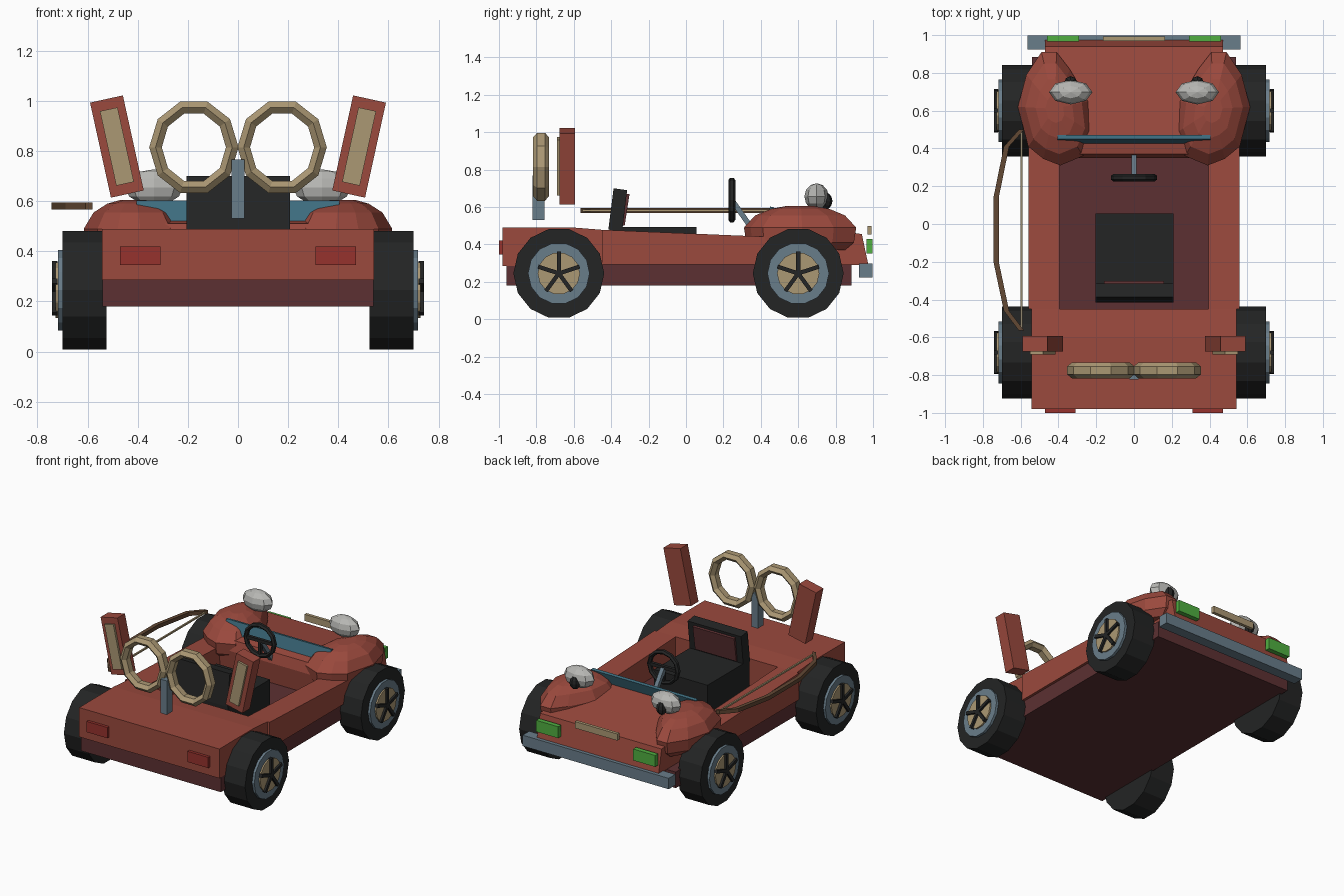
import bpy, bmesh, math
from mathutils import Matrix, Vector

if "Cube" in bpy.data.objects:
    bpy.data.objects.remove(bpy.data.objects["Cube"])


def mat(name, r, g, b):
    m = bpy.data.materials.new(name)
    m.diffuse_color = (r, g, b, 1)
    m.use_nodes = True
    m.node_tree.nodes["Principled BSDF"].inputs["Base Color"].default_value = m.diffuse_color
    return m


RED = mat("body red", .328, .067, .047)
DARK = mat("dark maroon", .107, .030, .032)
STEEL = mat("blue grey", .141, .205, .254)
BLACK = mat("black", .017, .018, .018)
TAN = mat("tan", .41, .314, .174)
PALE = mat("pale grey", .48, .48, .46)
BROWN = mat("brown wood", .122, .065, .034)
TEAL = mat("teal", .048, .156, .216)
GREEN = mat("green", .08, .43, .053)
LAMP = mat("lamp red", .305, .032, .026)


def finish(name, bm, m):
    bmesh.ops.recalc_face_normals(bm, faces=bm.faces)
    me = bpy.data.meshes.new(name)
    bm.to_mesh(me)
    bm.free()
    me.materials.append(m)
    ob = bpy.data.objects.new(name, me)
    bpy.context.collection.objects.link(ob)
    return ob


def box(name, m, x, y, z, rot=None):
    """Box from (min, max) ranges, optionally rotated about its centre."""
    bm = bmesh.new()
    size = [r[1] - r[0] for r in (x, y, z)]
    mid = Vector([(r[0] + r[1]) / 2 for r in (x, y, z)])
    M = Matrix.Translation(mid) @ (rot or Matrix()) @ Matrix.Diagonal((*size, 1))
    bmesh.ops.create_cube(bm, size=1, matrix=M)
    return finish(name, bm, m)


def loft(name, m, rings, closed=False):
    """Skin equal-length rings of points; cap the ends unless closed."""
    bm = bmesh.new()
    vs = [[bm.verts.new(p) for p in r] for r in rings]
    n = len(rings[0])
    for i in range(len(vs) if closed else len(vs) - 1):
        a, b = vs[i], vs[(i + 1) % len(vs)]
        for j in range(n):
            bm.faces.new((a[j], a[(j + 1) % n], b[(j + 1) % n], b[j]))
    if not closed:
        bm.faces.new(vs[0])
        bm.faces.new(vs[-1])
    return finish(name, bm, m)


def prism(name, m, profile, x0, x1):
    """Side profile of (y, z) points extruded along x."""
    return loft(name, m, [[(x, y, z) for y, z in profile] for x in (x0, x1)])


def disc(name, m, y, z, r, x0, x1, n):
    prof = [(y + r * math.cos(2 * math.pi * i / n), z + r * math.sin(2 * math.pi * i / n))
            for i in range(n)]
    return prism(name, m, prof, x0, x1)


def ring(name, m, c, rx, rz, tr, ty, n, k):
    """Upright ring facing y with a k-sided section."""
    rings = []
    for i in range(n):
        a = 2 * math.pi * i / n
        pts = []
        for j in range(k):
            b = 2 * math.pi * (j + .5) / k
            d = tr * math.cos(b)
            pts.append((c[0] + (rx + d) * math.cos(a), c[1] + ty * math.sin(b),
                        c[2] + (rz + d) * math.sin(a)))
        rings.append(pts)
    return loft(name, m, rings, True)


def bar(name, m, a, b, w):
    """Square bar between two points."""
    a, b = Vector(a), Vector(b)
    q = (b - a).to_track_quat('Z', 'Y').to_matrix().to_4x4()
    bm = bmesh.new()
    bmesh.ops.create_cube(bm, size=1, matrix=Matrix.Translation((a + b) / 2) @ q
                          @ Matrix.Diagonal((w, w, (b - a).length, 1)))
    return finish(name, bm, m)


def ball(name, m, c, s, u, v):
    bm = bmesh.new()
    bmesh.ops.create_uvsphere(bm, u_segments=u, v_segments=v, radius=1,
                              matrix=Matrix.Translation(c) @ Matrix.Diagonal((*s, 1)))
    return finish(name, bm, m)


# Chassis and body shell
box("chassis", DARK, (-.54, .54), (-.96, .885), (.18, .292))
prism("rear_deck", RED, [(-.98, .285), (-.45, .285), (-.45, .478), (-.6, .49), (-.98, .49)],
      -.542, .542)
prism("hood", RED, [(.37, .29), (.35, .44), (.37, .51), (.45, .525), (.94, .455), (.975, .29)],
      -.47, .47)
fender = [(.49, .91), (.57, .79), (.615, .62), (.56, .41), (.48, .345),
          (.39, .31), (.27, .36), (.22, .48), (.24, .65), (.34, .82), (.41, .91)]
for s in (-1, 1):
    prism("side_rail", RED, [(-.45, .292), (.45, .292), (.45, .44), (-.45, .478)], s * .395, s * .558)
    # Domed front fender
    loft("front_fender", RED, [[(s * (.42 + (x - .42) * k), .61 + (y - .61) * k, z) for x, y in fender]
                               for z, k in ((.37, .8), (.41, .96), (.49, 1), (.555, .8), (.59, .52), (.605, .25))])
    # Lamps
    box("front_lamp", GREEN, sorted((s * .29, s * .46)), (.965, .998), (.35, .43))
    box("tail_lamp", LAMP, sorted((s * .31, s * .47)), (-1, -.97), (.345, .42))
    # Eye headlights
    ball("eye", PALE, (s * .335, .698, .655), (.115, .065, .072), 8, 6)
    ball("pupil", BLACK, (s * .335, .745, .632), (.036, .038, .046), 8, 6)
    # Ears on the rear deck
    R = Matrix.Rotation(s * math.radians(12.4), 4, 'Y')
    ex = s * .483
    box("ear", RED, (ex - .067, ex + .067), (-.675, -.593), (.624, 1.012), R)
    box("ear_inner", TAN, (ex - .036, ex + .036), (-.69, -.67), (.666, .97), R)
    # Rear rings
    ring("rear_ring", TAN, (s * .176, -.775, .815), .153, .166, .029, .042, 10, 6)
    # Wheels
    for y in (.60, -.68):
        disc("tire", BLACK, y, .245, .243, s * .525, s * .70, 14)
        disc("rim", STEEL, y, .245, .165, s * .69, s * .717, 14)
        disc("hub_disc", TAN, y, .245, .113, s * .71, s * .727, 14)
        for i in range(5):
            a = math.pi / 2 + i * 2 * math.pi / 5
            bar("spoke", BLACK, (s * .73, y, .245),
                (s * .73, y + .117 * math.cos(a), .245 + .117 * math.sin(a)), .022)

# Front bumper, plate and windscreen
box("bumper", STEEL, (-.565, .565), (.925, .998), (.222, .298))
box("front_plate", TAN, (-.165, .165), (.97, .992), (.452, .498))
prism("windscreen", TEAL, [(.425, .515), (.445, .515), (.472, .598), (.45, .602)], -.405, .405)

# Seat
box("seat_base", BLACK, (-.205, .208), (-.41, .055), (.29, .492))
prism("seat_back", BLACK, [(-.415, .48), (-.34, .48), (-.315, .69), (-.387, .70)], -.205, .208)
prism("seat_cushion", DARK, [(-.345, .50), (-.328, .50), (-.302, .668), (-.32, .672)], -.16, .16)

# Steering wheel
ring("steering_wheel", BLACK, (0, .245, .637), .11, .106, .015, .019, 12, 6)
bar("steering_spoke", BLACK, (-.11, .245, .637), (.11, .245, .637), .022)
bar("steering_spoke", BLACK, (0, .245, .637), (0, .245, .53), .022)
bar("steering_column", STEEL, (0, .25, .63), (0, .37, .46), .028)

# Post between the rear rings
box("rear_post", STEEL, (-.025, .025), (-.822, -.757), (.53, .767))

# Bow along the left side
limb = [(-.595, .50), (-.675, .41), (-.73, .14), (-.73, -.20), (-.675, -.46), (-.595, -.565)]
loft("bow_limb", BROWN, [[(x + dx, y, z) for dx, z in
                          ((-.014, .567), (.014, .567), (.014, .594), (-.014, .594))] for x, y in limb])
bar("bow_string", TAN, (-.596, .50, .58), (-.596, -.56, .58), .011)
